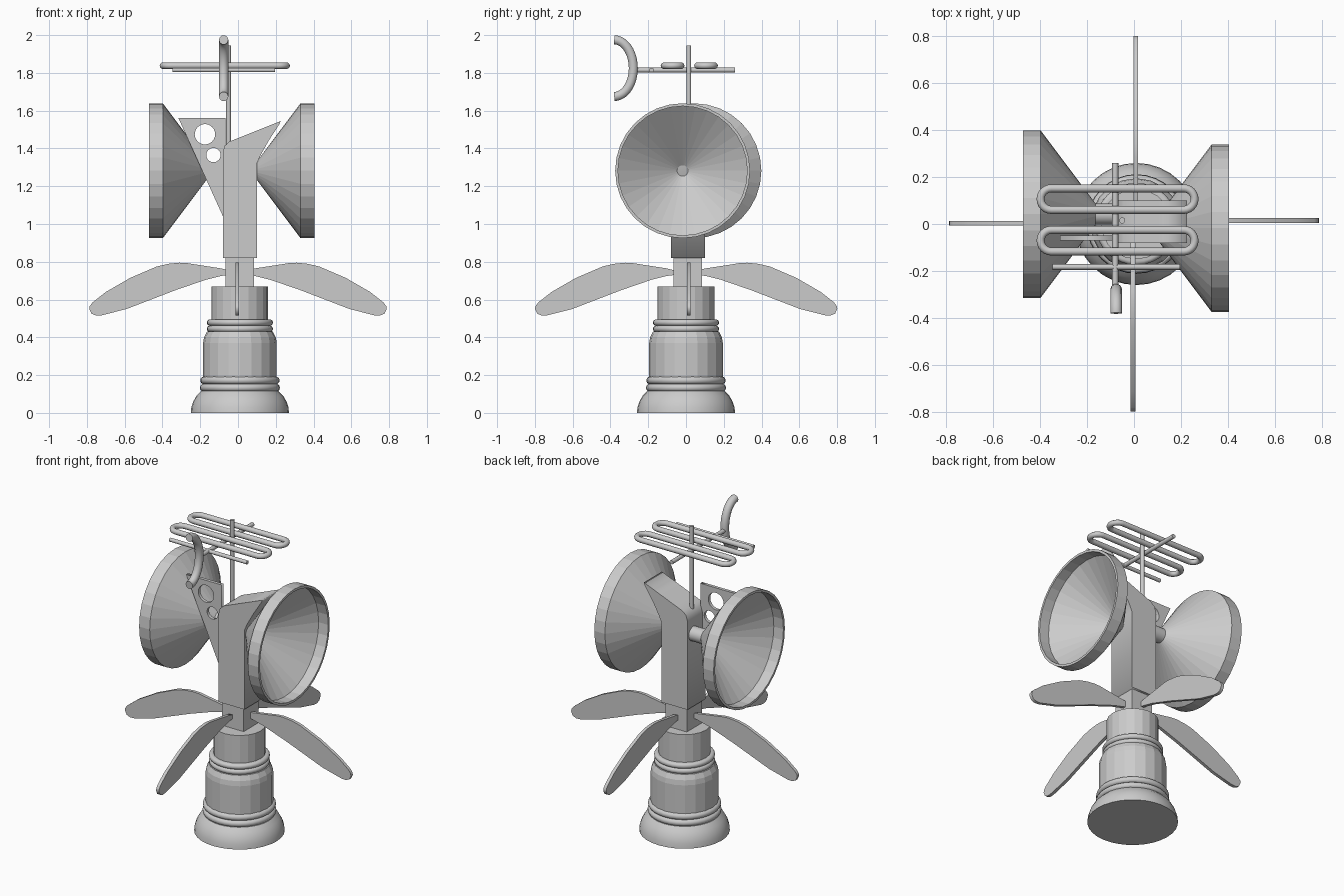
import bpy
import bmesh
from math import sin, cos, pi, radians
from mathutils import Matrix, Vector

cube = bpy.data.objects.get("Cube")
if cube:
    bpy.data.objects.remove(cube, do_unlink=True)

grey = bpy.data.materials.new("light_grey")
grey.use_nodes = True
colour = (0.6, 0.6, 0.6, 1)
grey.diffuse_color = colour
grey.node_tree.nodes["Principled BSDF"].inputs["Base Color"].default_value = colour


def link(name, data):
    obj = bpy.data.objects.new(name, data)
    bpy.context.collection.objects.link(obj)
    data.materials.append(grey)
    return obj


def select(obj):
    bpy.ops.object.select_all(action='DESELECT')
    obj.select_set(True)
    bpy.context.view_layer.objects.active = obj


def smooth(obj, angle=40):
    select(obj)
    bpy.ops.object.shade_smooth_by_angle(angle=radians(angle))


def to_mesh(obj):
    select(obj)
    bpy.ops.object.convert(target='MESH')
    return bpy.context.view_layer.objects.active


def box(name, lo, hi):
    bm = bmesh.new()
    lo, hi = Vector(lo), Vector(hi)
    bmesh.ops.create_cube(bm, size=1, matrix=Matrix.Translation((lo + hi) / 2)
                          @ Matrix.Diagonal((*(hi - lo), 1)))
    mesh = bpy.data.meshes.new(name)
    bm.to_mesh(mesh)
    bm.free()
    return link(name, mesh)


def lathe(name, profile, sides, loc=(0, 0, 0), rot=(0, 0, 0)):
    """Spin (radius, height) points around z."""
    bm = bmesh.new()
    verts = [bm.verts.new((r, 0, z)) for r, z in profile]
    edges = [bm.edges.new(pair) for pair in zip(verts, verts[1:])]
    bmesh.ops.spin(bm, geom=verts + edges, axis=(0, 0, 1), cent=(0, 0, 0),
                   angle=2 * pi, steps=sides)
    bmesh.ops.remove_doubles(bm, verts=bm.verts, dist=0.0005)
    bmesh.ops.recalc_face_normals(bm, faces=bm.faces)
    mesh = bpy.data.meshes.new(name)
    bm.to_mesh(mesh)
    bm.free()
    obj = link(name, mesh)
    obj.location, obj.rotation_euler = loc, rot
    return obj


def add_spline(curve, points, cyclic):
    s = curve.splines.new('POLY')
    s.points.add(len(points) - 1)
    for p, co in zip(s.points, points):
        p.co = (*co, 0, 1) if len(co) == 2 else (*co, 1)
    s.use_cyclic_u = cyclic


def plate(name, outlines, thickness, loc=(0, 0, 0), turn=0):
    """Upright extruded (x, z) outline; extra outlines become holes."""
    curve = bpy.data.curves.new(name, 'CURVE')
    curve.dimensions, curve.fill_mode = '2D', 'BOTH'
    curve.extrude = thickness / 2
    for o in outlines:
        add_spline(curve, o, True)
    obj = link(name, curve)
    obj.location, obj.rotation_euler = loc, (pi / 2, 0, turn)
    return to_mesh(obj)


def tube(name, points, radius, cyclic=False):
    curve = bpy.data.curves.new(name, 'CURVE')
    curve.dimensions = '3D'
    curve.bevel_depth, curve.bevel_resolution = radius, 3
    curve.use_fill_caps = True
    add_spline(curve, points, cyclic)
    obj = to_mesh(link(name, curve))
    smooth(obj)


def arc(cx, cy, r, start, end, n):
    return [(cx + r * cos(start + (end - start) * i / n),
             cy + r * sin(start + (end - start) * i / n)) for i in range(n + 1)]


# Round pedestal
axis = (0.01, 0, 0)
smooth(lathe("foot", [(0, 0), (0.26, 0), (0.257, 0.03), (0.247, 0.06), (0.23, 0.09),
                      (0.205, 0.115), (0, 0.115)], 32, axis))
lathe("pedestal_body", [(0, 0.1), (0.195, 0.1), (0.195, 0.37), (0.19, 0.4),
                        (0.175, 0.43), (0, 0.43)], 20, axis)
lathe("neck", [(0, 0.42), (0.15, 0.42), (0.15, 0.67), (0, 0.67)], 20, axis)
for name, r, z, half in (("lower_ring_1", 0.212, 0.133, 0.02), ("lower_ring_2", 0.21, 0.172, 0.02),
                         ("upper_ring_1", 0.175, 0.445, 0.017), ("upper_ring_2", 0.175, 0.478, 0.017)):
    bead = [(0, z - half)] + arc(r - half, z, half, -pi / 2, pi / 2, 8) + [(0, z + half)]
    smooth(lathe(name, bead, 32, axis))

# Square hub and column with a swept tip
box("hub", (-0.065, -0.065, 0.66), (0.085, 0.085, 0.83))
plate("column", [[(-0.08, 0.82), (0.1, 0.82), (0.1, 1.32), (0.12, 1.365), (0.165, 1.445),
                  (0.22, 1.53), (0.225, 1.545), (0.1, 1.495), (0, 1.455), (-0.045, 1.437),
                  (-0.07, 1.415), (-0.08, 1.38)]], 0.18, (0, 0.01, 0))

# Triangular fin with two round holes
plate("fin", [[(-0.315, 1.56), (-0.075, 1.03), (-0.065, 1.03), (-0.065, 1.56)],
              arc(-0.175, 1.475, 0.054, 0, 2 * pi, 24)[:-1],
              arc(-0.13, 1.365, 0.038, 0, 2 * pi, 24)[:-1]], 0.02, (0, -0.06, 0))

# Four drooping blades
blade = [(0.05, 0.755), (0.09, 0.765), (0.22, 0.785), (0.27, 0.793), (0.31, 0.795), (0.37, 0.789),
         (0.43, 0.775), (0.57, 0.715), (0.7, 0.64), (0.77, 0.585), (0.785, 0.565), (0.787, 0.55),
         (0.775, 0.525), (0.75, 0.515), (0.72, 0.517), (0.59, 0.55), (0.33, 0.65), (0.17, 0.705),
         (0.09, 0.725), (0.05, 0.73)]
for i, (name, x, y) in enumerate((("left_blade", 0, 0.015), ("back_blade", 0.008, 0.014),
                                  ("right_blade", 0, 0.003), ("front_blade", -0.004, -0.012))):
    plate(name, [blade], 0.02, (x, y, 0), i * pi / 2)

# Two conical dishes, thin walled, opening outwards
dish = [(0, 0), (0.357, 0.268), (0.357, 0.342), (0.342, 0.342), (0.342, 0.275), (0, 0.015)]
lathe("left_dish", dish, 32, (0.063, -0.018, 1.282), (0, pi / 2, 0))
lathe("right_dish", dish, 32, (-0.13, 0.042, 1.282), (0, -pi / 2, 0))
smooth(lathe("dish_arm", [(0, 0), (0.045, 0), (0.045, 0.13), (0, 0.13)], 20,
             (-0.07, 0.042, 1.282), (0, -pi / 2, 0)))

# Aerial: mast, boom, cross rod
tube("mast", [(-0.05, 0.015, 1.38), (-0.05, 0.015, 1.945)], 0.013)
tube("boom", [(-0.08, -0.27, 1.815), (-0.08, 0.26, 1.815)], 0.013)
tube("cross_rod", [(-0.347, -0.183, 1.815), (0.195, -0.183, 1.815)], 0.012)

# Folded rod loops
for name, y in (("front_loop", -0.071), ("back_loop", 0.106)):
    outline = (arc(0.212, y, 0.046, -pi / 2, pi / 2, 12)
               + arc(-0.352, y, 0.046, pi / 2, 3 * pi / 2, 12))
    tube(name, [(px, py, 1.838) for px, py in outline], 0.017, True)

# Curved pickup at the front of the boom
tube("pickup", [(-0.076, -0.38 + 0.101 * py, 1.825 + 0.15 * pz)
                for py, pz in arc(0, 0, 1, -pi / 2, pi / 2, 24)], 0.025)
